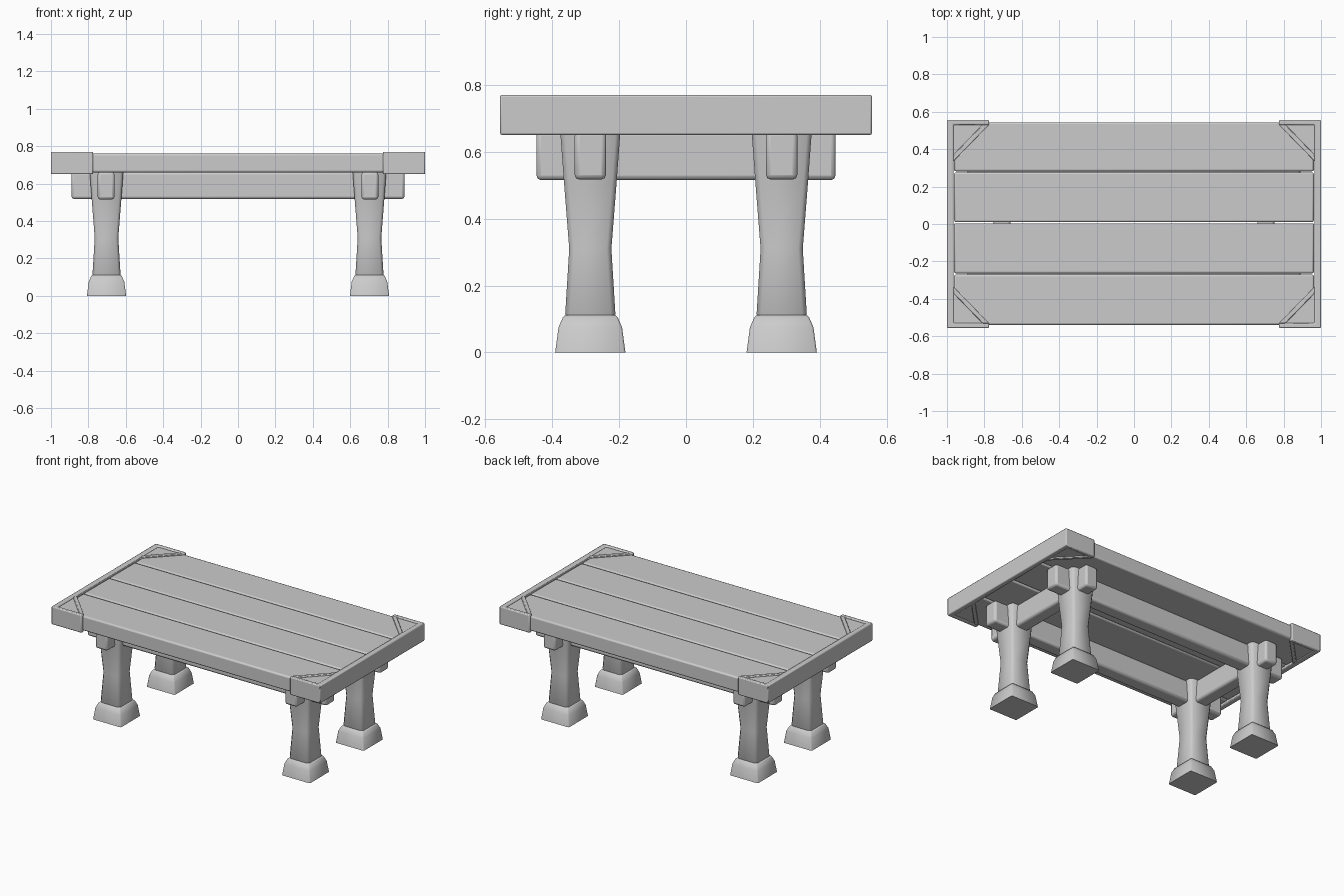
import bpy, bmesh, math

if "Cube" in bpy.data.objects:
    bpy.data.objects.remove(bpy.data.objects["Cube"])

def finish(bm, name, bevel=0.0, segments=2):
    bmesh.ops.recalc_face_normals(bm, faces=bm.faces)
    me = bpy.data.meshes.new(name)
    bm.to_mesh(me)
    bm.free()
    me.polygons.foreach_set("use_smooth", [True] * len(me.polygons))
    me.set_sharp_from_angle(angle=math.radians(50))
    ob = bpy.data.objects.new(name, me)
    bpy.context.collection.objects.link(ob)
    if bevel:
        m = ob.modifiers.new("bevel", 'BEVEL')
        m.width, m.segments = bevel, segments
        m.limit_method, m.angle_limit = 'ANGLE', math.radians(35)
    return ob

def prism(name, pts, z0, z1, bevel=0.0):
    bm = bmesh.new()
    # mirrored outlines arrive clockwise; normals are recalculated in finish
    f = bm.faces.new([bm.verts.new((x, y, z0)) for x, y in pts])
    ext = bmesh.ops.extrude_face_region(bm, geom=[f], use_keep_orig=True)
    top = [v for v in ext["geom"] if isinstance(v, bmesh.types.BMVert)]
    bmesh.ops.translate(bm, verts=top, vec=(0, 0, z1 - z0))
    return finish(bm, name, bevel)

def box(name, x0, x1, y0, y1, z0, z1, bevel):
    return prism(name, [(x0, y0), (x1, y0), (x1, y1), (x0, y1)], z0, z1, bevel)

def loft(name, cx, cy, profile, chamfer):
    # stacked square rings with cut corners, profile = (z, half width)
    bm = bmesh.new()
    rings = []
    for z, h in profile:
        c = h - chamfer
        pts = [(h, -c), (h, c), (c, h), (-c, h), (-h, c), (-h, -c), (-c, -h), (c, -h)]
        rings.append([bm.verts.new((cx + x, cy + y, z)) for x, y in pts])
    for a, b in zip(rings, rings[1:]):
        for i in range(8):
            j = (i + 1) % 8
            bm.faces.new((a[i], a[j], b[j], b[i]))
    bm.faces.new(rings[0])
    bm.faces.new(rings[-1])
    return finish(bm, name)

# Table top planks
edges = [-0.543, -0.267, 0.007, 0.279, 0.547]
for i, (a, b) in enumerate(zip(edges, edges[1:])):
    box(f"plank_{i + 1}", -0.962, 0.962, a + 0.003, b - 0.003, 0.66, 0.76, 0.01)

for sx, side in ((-1, "left"), (1, "right")):
    # End band that wraps round both corners
    band = [(1, -.556), (1, .556), (.775, .556), (.775, .53), (.965, .53),
            (.965, -.53), (.775, -.53), (.775, -.556)]
    prism(f"{side}_end_band", [(sx * x, y) for x, y in band], 0.65, 0.77, 0.006)
    # Crosswise beam under the top
    box(f"{side}_cross_beam", sx * .705 - .045, sx * .705 + .045, -.447, .447, .515, .662, .014)

    for sy, end in ((-1, "front"), (1, "back")):
        tag = f"{end}_{side}"
        # Corner gusset with raised diagonal rim
        rim = [(.775, .531), (.966, .335), (.966, .37), (.81, .531)]
        prism(f"{tag}_gusset_rim", [(sx * x, sy * y) for x, y in rim], 0.65, 0.77, 0.004)
        plate = [(.79, .535), (.97, .35), (.97, .535)]
        prism(f"{tag}_gusset_plate", [(sx * x, sy * y) for x, y in plate], 0.657, 0.763)
        # Leg and foot
        cx, cy = sx * .703, sy * .286
        loft(f"{tag}_leg", cx, cy,
             [(.10, .068), (.115, .075), (.31, .063), (.50, .078), (.662, .090)], .014)
        loft(f"{tag}_foot", cx, cy,
             [(0, .105), (.075, .095), (.105, .082), (.112, .074)], .006)

# Lengthwise beams
for sy, end in ((-1, "front"), (1, "back")):
    box(f"{end}_long_beam", -.89, .89, sy * .286 - .047, sy * .286 + .047, .517, .662, .014)
